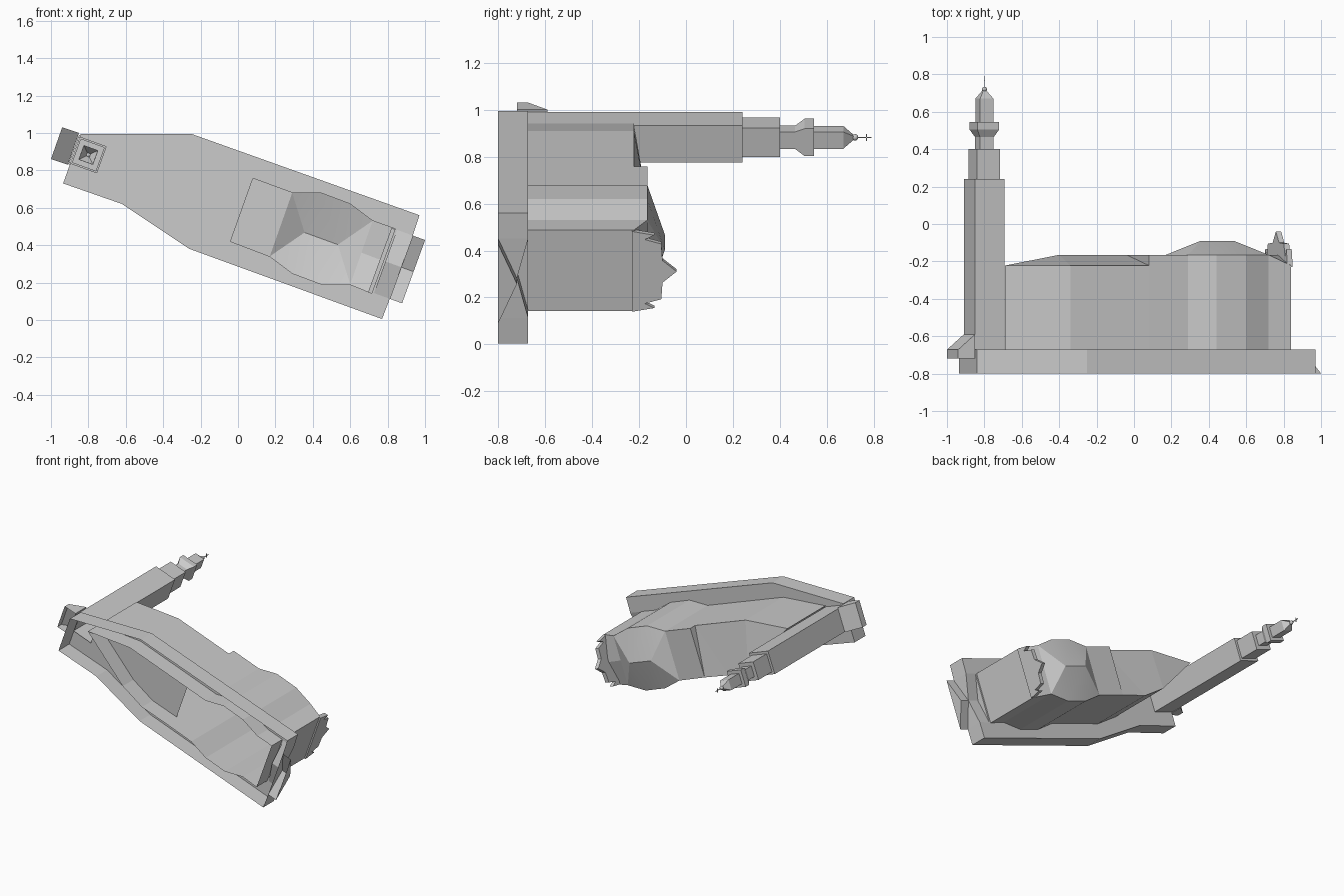
import bpy, bmesh, math
from mathutils import Vector

if "Cube" in bpy.data.objects:
    bpy.data.objects.remove(bpy.data.objects["Cube"])

stone = bpy.data.materials.new("grey_stone")
stone.use_nodes = True
GREY = (0.6, 0.6, 0.6, 1)
stone.diffuse_color = GREY
stone.node_tree.nodes["Principled BSDF"].inputs["Base Color"].default_value = GREY

# The building lies on its back: plans are (x, z) pairs, its height runs along y
TILT = math.radians(20)
ALONG = Vector((math.cos(TILT), 0, -math.sin(TILT)))
ACROSS = Vector((math.sin(TILT), 0, math.cos(TILT)))
GROUND, DIP, BASE, EAVE, ROOF = -0.8, -0.72, -0.672, -0.222, -0.165


def finish(name, bm, smooth=None):
    bmesh.ops.remove_doubles(bm, verts=bm.verts, dist=0.0005)
    bmesh.ops.recalc_face_normals(bm, faces=bm.faces)
    mesh = bpy.data.meshes.new(name)
    bm.to_mesh(mesh)
    bm.free()
    mesh.materials.append(stone)
    ob = bpy.data.objects.new(name, mesh)
    bpy.context.collection.objects.link(ob)
    if smooth:
        bpy.ops.object.select_all(action='DESELECT')
        ob.select_set(True)
        bpy.context.view_layer.objects.active = ob
        bpy.ops.object.shade_smooth_by_angle(angle=math.radians(smooth))
    return ob


def at(plan, y):
    return [Vector((x, y, z)) for x, z in plan]


def face(bm, *points):
    bm.faces.new([bm.verts.new(p) for p in points])


def walls(bm, tops, y0, closed=False):
    """Upright faces from height y0 to a chain of top points."""
    chain = tops + tops[:1] if closed else tops
    for a, b in zip(chain, chain[1:]):
        face(bm, Vector((a.x, y0, a.z)), Vector((b.x, y0, b.z)), b, a)


def bridge(bm, low, high):
    for i in range(len(low)):
        face(bm, low[i - 1], low[i], high[i], high[i - 1])


def square(centre, r, y):
    return [centre + ALONG * r * a + ACROSS * r * b + Vector((0, y, 0))
            for a, b in ((1, 1), (-1, 1), (-1, -1), (1, -1))]


# Plans
terrace_plan = [(-.84, .995), (-.25, .995), (.97, .56), (.77, .005),
                (-.26, .38), (-.62, .62), (-.935, .73)]
dome_plan = [(.29, .68), (.44, .68), (.60, .62), (.72, .53),
             (.60, .19), (.45, .19), (.29, .25), (.17, .34)]
north, south = (.08, .757), (-.04, .42)
portal_end = [(.84, .487), (.715, .143)]
hall_plan = [north] + dome_plan[:4] + portal_end + dome_plan[4:] + [south]
tower_axis = Vector((-.80, 0, .882))
gate = Vector((.873, 0, .282))


def gate_point(along, across, y):
    return gate + ALONG * along + ACROSS * across + Vector((0, y, 0))


# Terrace: skirt with a dip at the gate, deck open beneath hall and tower
corners = at(terrace_plan, BASE)
dip_edge = [gate_point(0, b, y) for b, y in ((.18, BASE), (0, DIP), (-.18, BASE))]
dip_back = [gate_point(-.09, b, y) for b, y in ((.18, BASE), (0, DIP), (-.18, BASE))]
bm = bmesh.new()
walls(bm, corners[:3] + dip_edge + corners[3:], GROUND, closed=True)
finish("terrace_skirt", bm)

bm = bmesh.new()
notch = [dip_edge[0], dip_back[0], dip_back[2], dip_edge[2]]
for outline in (corners[:3] + notch + corners[3:], at(hall_plan[:-1] + [south], BASE),
                square(tower_axis, .074, BASE)):
    loop = [bm.verts.new(p) for p in outline]
    for i, v in enumerate(loop):
        bm.edges.new((v, loop[i - 1]))
bmesh.ops.triangle_fill(bm, use_beauty=True, use_dissolve=False, edges=bm.edges,
                        normal=(0, 1, 0))
face(bm, *dip_back)
for i in (0, 1):
    face(bm, dip_edge[i], dip_edge[i + 1], dip_back[i + 1], dip_back[i])
finish("terrace_deck", bm)

# Twin ramps rising to the middle of the gate
bm = bmesh.new()
ridge_in, ridge_out = [[gate_point(a, b, y) for b, y in ((.18, GROUND), (0, DIP), (-.18, GROUND))]
                       for a in (0, .07)]
for i in (0, 1):
    face(bm, ridge_in[i], ridge_in[i + 1], ridge_out[i + 1], ridge_out[i])
face(bm, *ridge_out)
finish("gate_ramps", bm)

# Hall walls; the portal bay has lower eaves and a small gable
bm = bmesh.new()
tops = [Vector((x, EAVE if (x, z) in portal_end else ROOF, z)) for x, z in hall_plan]
walls(bm, tops, GROUND)
rim = at(dome_plan, ROOF)
mid_west, mid_east = (rim[0] + rim[7]) / 2, (rim[3] + rim[4]) / 2
end_a, end_b = at(portal_end, EAVE)
end_mid = (end_a + end_b) / 2 + Vector((0, ROOF - EAVE, 0))
face(bm, rim[3], end_a, end_mid, mid_east)
face(bm, mid_east, end_mid, end_b, rim[4])
face(bm, end_a, end_mid, end_b)
north_top, south_top = at((north, south), ROOF)
face(bm, north_top, rim[0], rim[7], south_top)
finish("hall", bm)

# Dome: stretched octagon rising to a short ridge
bm = bmesh.new()
centre = Vector((.445, -.09, .435))
peak_w, peak_e = centre - ALONG * .095, centre + ALONG * .095
face(bm, rim[1], rim[2], peak_e, peak_w)
face(bm, rim[5], rim[6], peak_w, peak_e)
for a, b, peak in ((rim[0], rim[1], peak_w), (mid_west, rim[0], peak_w),
                   (rim[7], mid_west, peak_w), (rim[6], rim[7], peak_w),
                   (rim[2], rim[3], peak_e), (rim[3], mid_east, peak_e),
                   (mid_east, rim[4], peak_e), (rim[4], rim[5], peak_e)):
    face(bm, a, b, peak)
finish("dome", bm, smooth=24)

# Wing: roof slopes up from the low northern eave to the southern wall
bm = bmesh.new()
eave = at((north, (-.34, .91), (-.69, .94)), EAVE)
high = at(((-.40, .605), (-.24, .49), south), ROOF)
walls(bm, eave + high, GROUND)
face(bm, eave[1], eave[2], high[0])
face(bm, eave[0], eave[1], high[0], high[1])
face(bm, eave[0], high[1], high[2])
face(bm, eave[0], high[2], north_top)
finish("wing", bm)

# Crowned portal screen: half profile mirrored, then given thickness
half = [(.182, -.23), (.165, -.135), (.145, -.175), (.125, -.105), (.05, -.10)]
profile = half + [(0, -.04)] + [(-b, y) for b, y in reversed(half)]
middle = Vector((.779, 0, .313))
bm = bmesh.new()
back, front = [[middle + ALONG * offset + ACROSS * b + Vector((0, y, 0)) for b, y in profile]
               for offset in (-.022, .008)]
bridge(bm, back, front)
face(bm, *back)
face(bm, *front)
finish("portal_screen", bm)

# Sloped buttress beside the tower, open underneath
bm = bmesh.new()
foot_plan = ((-1.0, .86), (-.94, 1.03), (-.85, 1.0), (-.91, .83))
top = at(foot_plan[:2], BASE) + at(foot_plan[2:], -.59)
bridge(bm, at(foot_plan, DIP), top)
face(bm, *top)
finish("tower_buttress", bm)

# Tower: square profile stepped along its height, open at the foot
steps = [(BASE, .084), (.24, .084), (.24, .066), (.40, .066), (.40, .039), (.465, .039),
         (.505, .062), (.545, .062), (.545, .038), (.67, .038), (.72, .004)]
bm = bmesh.new()
for (y0, r0), (y1, r1) in zip(steps, steps[1:]):
    bridge(bm, square(tower_axis, r0, y0), square(tower_axis, r1, y1))
finish("tower", bm)

# Finial: ball, needle and small crossbar
bm = bmesh.new()
bmesh.ops.create_uvsphere(bm, u_segments=10, v_segments=6, radius=.014)
bmesh.ops.translate(bm, verts=bm.verts, vec=tower_axis + Vector((0, .72, 0)))
finish("finial_ball", bm, smooth=40)
for name, size, y in (("finial_needle", (.004, .07, .004), .755),
                      ("finial_crossbar", (.005, .004, .03), .768)):
    bm = bmesh.new()
    bmesh.ops.create_cube(bm, size=1)
    bmesh.ops.scale(bm, verts=bm.verts, vec=size)
    bmesh.ops.translate(bm, verts=bm.verts, vec=tower_axis + Vector((0, y, 0)))
    finish(name, bm)
